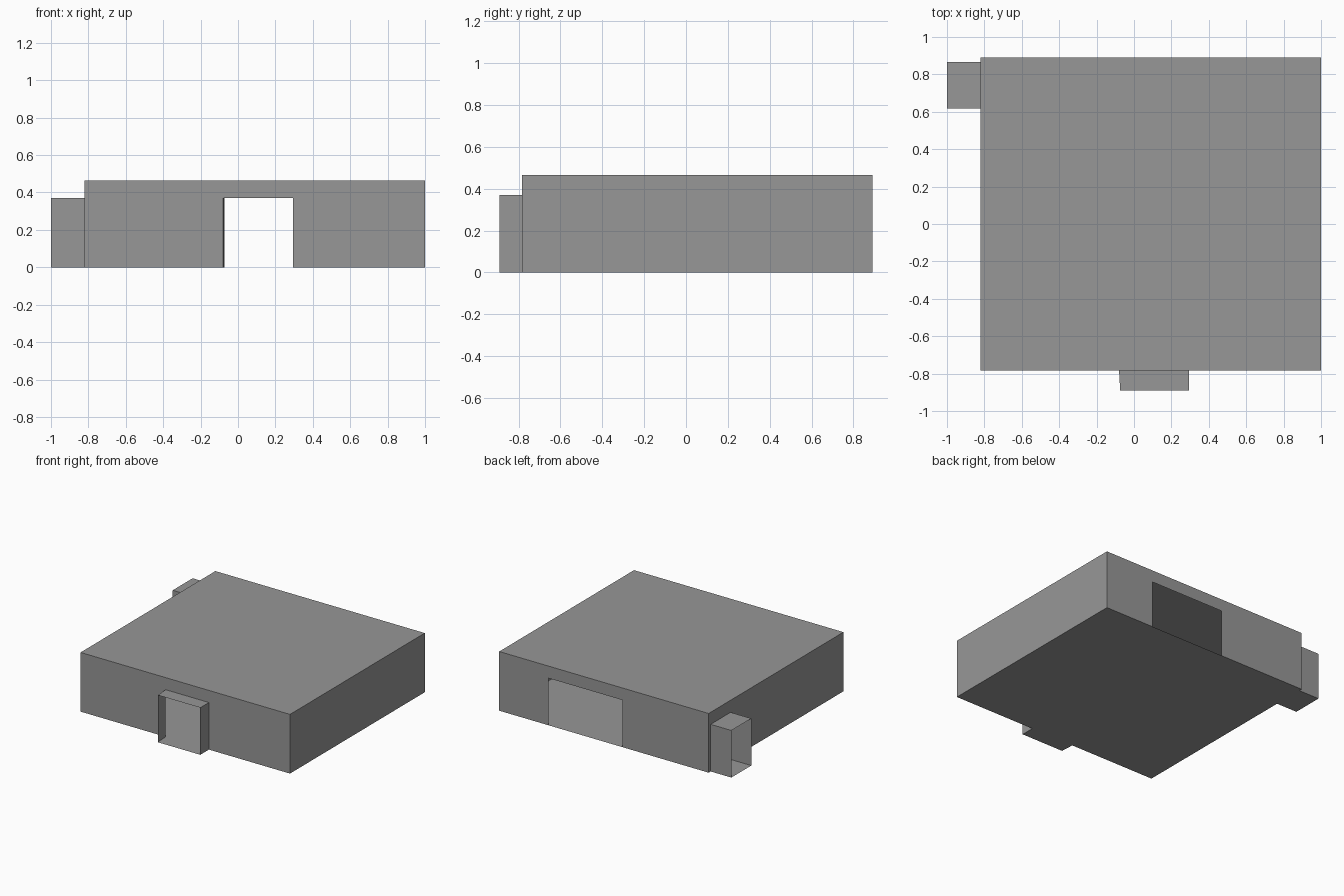
import bpy
from mathutils import Vector

if "Cube" in bpy.data.objects:
    bpy.data.objects.remove(bpy.data.objects["Cube"])

H, DOOR_H = 0.465, 0.37
X0, X1, Y0, Y1 = -0.82, 1.0, -0.783, 0.89

# Dark grey finish
grey = bpy.data.materials.new("dark_grey")
grey.diffuse_color = (0.31, 0.31, 0.31, 1)
grey.use_nodes = True
grey.node_tree.nodes["Principled BSDF"].inputs["Base Color"].default_value = grey.diffuse_color


def sheet(name, faces):
    """Thin-surface object from a list of polygons."""
    verts, polys = [], []
    for f in faces:
        polys.append(list(range(len(verts), len(verts) + len(f))))
        verts += [tuple(p) for p in f]
    me = bpy.data.meshes.new(name)
    me.from_pydata(verts, [], polys)
    me.update()
    me.materials.append(grey)
    ob = bpy.data.objects.new(name, me)
    bpy.context.collection.objects.link(ob)
    return ob


def wall(a, b, h, door=None):
    """Upright wall from a to b, with an optional doorway between two distances."""
    a, b = Vector(a), Vector(b)
    length, d = (b - a).length, (b - a).normalized()
    outline = [(0, 0)]
    if door:
        s, e = door
        outline += [(s, 0), (s, DOOR_H), (e, DOOR_H), (e, 0)]
    outline += [(length, 0), (length, h), (0, h)]
    return [(a.x + d.x * u, a.y + d.y * u, z) for u, z in outline]


def flat(points, z, up=True):
    pts = [(x, y, z) for x, y in points]
    return pts if up else pts[::-1]


def porch(name, pts):
    """Open-ended doorway tunnel; pts run inner, outer, outer, inner."""
    p0, q0, q1, p1 = pts
    sheet(name, [wall(p0, q0, DOOR_H), wall(q1, p1, DOOR_H),
                 flat(pts, DOOR_H), flat(pts, 0, False)])


# Main room: floor, ceiling and four walls with doorways
corners = [(X0, Y0), (X1, Y0), (X1, Y1), (X0, Y1)]
sheet("floor", [flat(corners, 0, False)])
sheet("ceiling", [flat(corners, H)])
doors = {
    "front_wall": (-0.08 - X0, 0.295 - X0),
    "right_wall": None,
    "back_wall": (X1 - 0.572, X1 + 0.072),
    "left_wall": (Y1 - 0.865, Y1 - 0.618),
}
for i, (name, door) in enumerate(doors.items()):
    sheet(name, [wall(corners[i], corners[(i + 1) % 4], H, door)])

# Entrance tunnels
porch("front_porch", [(-0.08, Y0), (-0.074, -0.89), (0.295, -0.89), (0.295, Y0)])
porch("left_porch", [(X0, 0.865), (-1, 0.865), (-1, 0.618), (X0, 0.618)])
